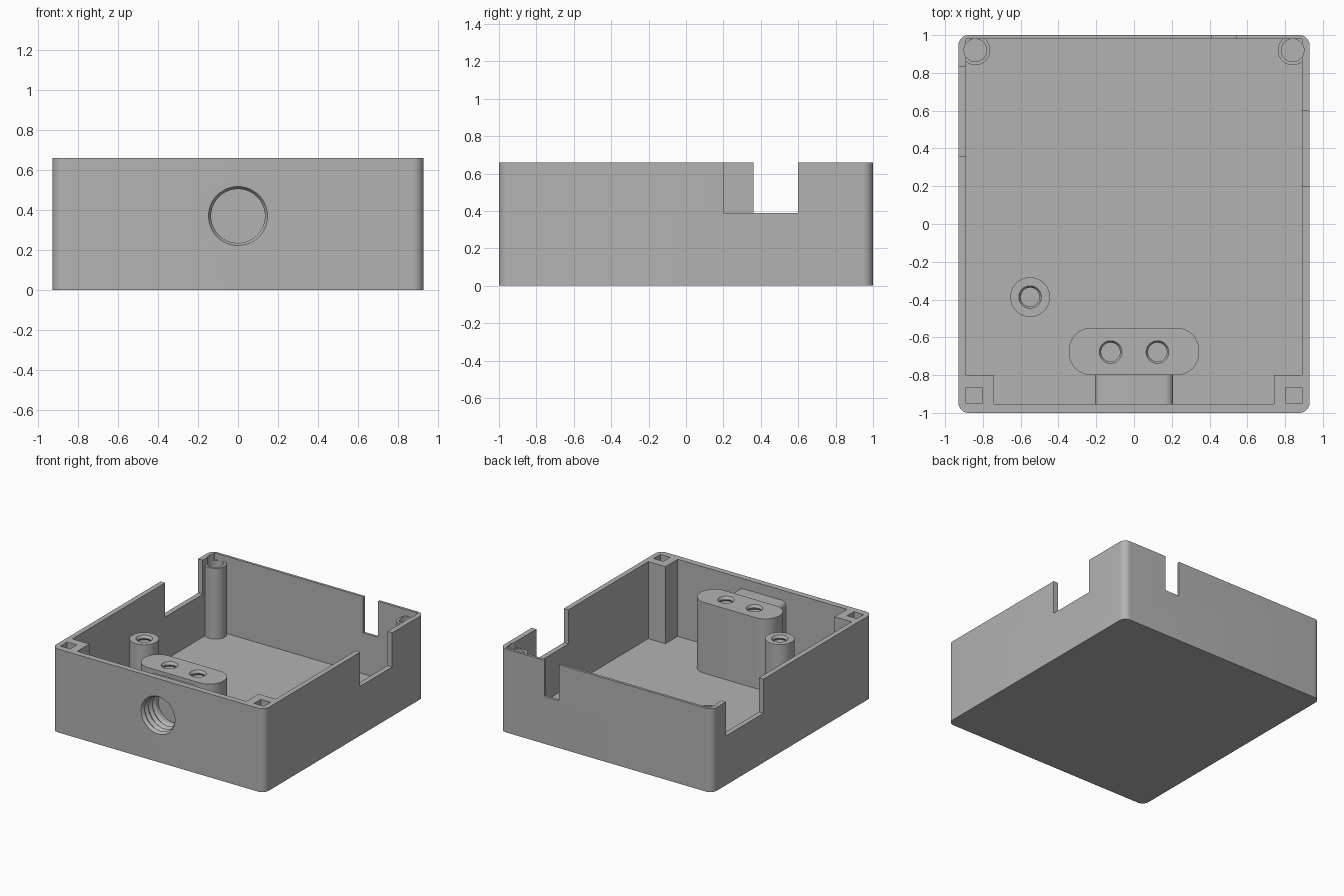
import bpy, bmesh, math
from mathutils import Matrix, Vector

if "Cube" in bpy.data.objects:
    bpy.data.objects.remove(bpy.data.objects["Cube"])

grey = bpy.data.materials.new("plain grey")
grey.use_nodes = True
COLOUR = (0.45, 0.45, 0.45, 1)
grey.diffuse_color = COLOUR
grey.node_tree.nodes["Principled BSDF"].inputs["Base Color"].default_value = COLOUR

HEIGHT, FLOOR = 0.66, 0.05
parts = []


def make(name, bm):
    bmesh.ops.recalc_face_normals(bm, faces=bm.faces)
    mesh = bpy.data.meshes.new(name)
    bm.to_mesh(mesh)
    bm.free()
    mesh.materials.append(grey)
    obj = bpy.data.objects.new(name, mesh)
    bpy.context.collection.objects.link(obj)
    return obj


def slab(name, x0, x1, y0, y1, z0, z1, radius=0, steps=10):
    """Upright prism with a plain or rounded rectangular outline."""
    bm = bmesh.new()
    corners = [(x1, y1, -1, -1), (x0, y1, 1, -1), (x0, y0, 1, 1), (x1, y0, -1, 1)]
    verts = []
    for i, (x, y, sx, sy) in enumerate(corners):
        for k in range(steps + 1 if radius else 1):
            a = math.pi / 2 * (i + k / steps)
            verts.append(bm.verts.new((x + radius * (sx + math.cos(a)) if radius else x,
                                       y + radius * (sy + math.sin(a)) if radius else y, z0)))
    face = bm.faces.new(verts)
    top = bmesh.ops.extrude_face_region(bm, geom=[face])
    bmesh.ops.translate(bm, vec=(0, 0, z1 - z0),
                        verts=[g for g in top["geom"] if isinstance(g, bmesh.types.BMVert)])
    return make(name, bm)


def lathe(name, profile, loc, rot=None, sides=48):
    """Closed solid turned from (radius, height) pairs."""
    bm = bmesh.new()
    rings = [[bm.verts.new((r * math.cos(math.tau * i / sides),
                            r * math.sin(math.tau * i / sides), z))
              for i in range(sides)] for r, z in profile]
    bm.faces.new(rings[0])
    bm.faces.new(rings[-1])
    for a, b in zip(rings, rings[1:]):
        for i in range(sides):
            j = (i + 1) % sides
            bm.faces.new((a[i], a[j], b[j], b[i]))
    bm.transform(Matrix.Translation(Vector(loc)) @ (rot or Matrix.Identity(4)))
    return make(name, bm)


def rod(name, r, x, y, z0, z1):
    return lathe(name, [(r, z0), (r, z1)], (x, y, 0))


def thread(name, minor, major, pitch, turns, loc, rot=None):
    """Ridged cutter running down from loc, with a lead-in above it."""
    profile = [(major, 0.05), (major, 0)]
    for i in range(turns):
        profile += [(minor, -pitch * (i + 0.4)), (minor, -pitch * (i + 0.6)),
                    (major, -pitch * (i + 0.95))]
    profile[-1] = (minor, -pitch * turns)
    return lathe(name, profile, loc, rot)


def cut(obj, cutters):
    for c in cutters:
        mod = obj.modifiers.new("cut", 'BOOLEAN')
        mod.operation, mod.solver, mod.object = 'DIFFERENCE', 'EXACT', c
    bpy.context.view_layer.update()
    graph = bpy.context.evaluated_depsgraph_get()
    obj.data = bpy.data.meshes.new_from_object(obj.evaluated_get(graph))
    obj.modifiers.clear()
    parts.append(obj)


cutters = []


def cutter(obj):
    obj.hide_render = True
    cutters.append(obj)
    return obj


# Cutters shared by several parts
face_out = Matrix.Rotation(math.pi / 2, 4, 'X')
front_hole = cutter(thread("front_hole_cutter", 0.135, 0.148, 0.049, 4, (0, -1, 0.37), face_out))
sockets = [cutter(slab("socket_cutter", *sorted((s * 0.805, s * 0.89)), -0.95, -0.865, 0.45, 0.8))
           for s in (-1, 1)]
post_holes = [cutter(rod("post_hole_cutter", 0.06, s * 0.84, 0.92, 0.25, 0.8)) for s in (-1, 1)]

# Open tray with one wall notch on each side and one at the back
case = slab("case", -0.93, 0.93, -1, 1, 0, HEIGHT, 0.055)
openings = [
    slab("cavity_cutter", -0.89, 0.89, -0.953, 0.98, FLOOR, 0.9),
    slab("left_notch_cutter", 0.85, 1.1, 0.2, 0.6, 0.39, 0.9),
    slab("right_notch_cutter", -1.1, -0.85, 0.36, 0.83, 0.39, 0.9),
    slab("back_notch_cutter", 0.41, 0.54, 0.9, 1.1, 0.375, 0.9),
]
for o in openings:
    cutter(o)
cut(case, openings + [front_hole] + post_holes + sockets)

# Mirrored corner pillars at the front and screw posts at the back
for s, side, socket, hole in zip((-1, 1), ("right", "left"), sockets, post_holes):
    pillar = slab(side + "_front_pillar", *sorted((s * 0.74, s * 0.9)), -0.96, -0.8, 0.04, HEIGHT)
    cut(pillar, [socket])
    post = rod(side + "_back_post", 0.079, s * 0.84, 0.92, 0.04, 0.61)
    cut(post, [hole])

# Free-standing threaded post
post = rod("floor_post", 0.105, -0.55, -0.387, 0.04, 0.595)
cut(post, [cutter(thread("floor_post_cutter", 0.05, 0.06, 0.04, 8, (-0.55, -0.387, 0.595)))])

# Oblong mounting block with two threaded holes
block = slab("mounting_block", -0.345, 0.345, -0.8, -0.55, 0.04, 0.61, 0.118)
cut(block, [cutter(thread("block_hole_cutter", 0.05, 0.06, 0.04, 8, (x, -0.678, 0.61)))
            for x in (-0.124, 0.124)])

# Round-edged boss joining the block to the front wall, around the large hole
boss = slab("front_boss", -0.207, 0.207, -0.21, 0.21, 0, 0.2, 0.04)
boss.data.transform(Matrix.Translation((0, -0.77, 0.37)) @ face_out)
cut(boss, [front_hole])
foot = slab("boss_foot", -0.207, 0.207, -0.97, -0.77, 0.04, 0.21)
parts.append(foot)

# Remove the cutters, then shade curves smooth and keep edges crisp
for c in cutters:
    bpy.data.objects.remove(c)
bpy.ops.object.select_all(action='DESELECT')
for p in parts:
    p.select_set(True)
bpy.context.view_layer.objects.active = case
bpy.ops.object.shade_smooth_by_angle(angle=math.radians(30))
